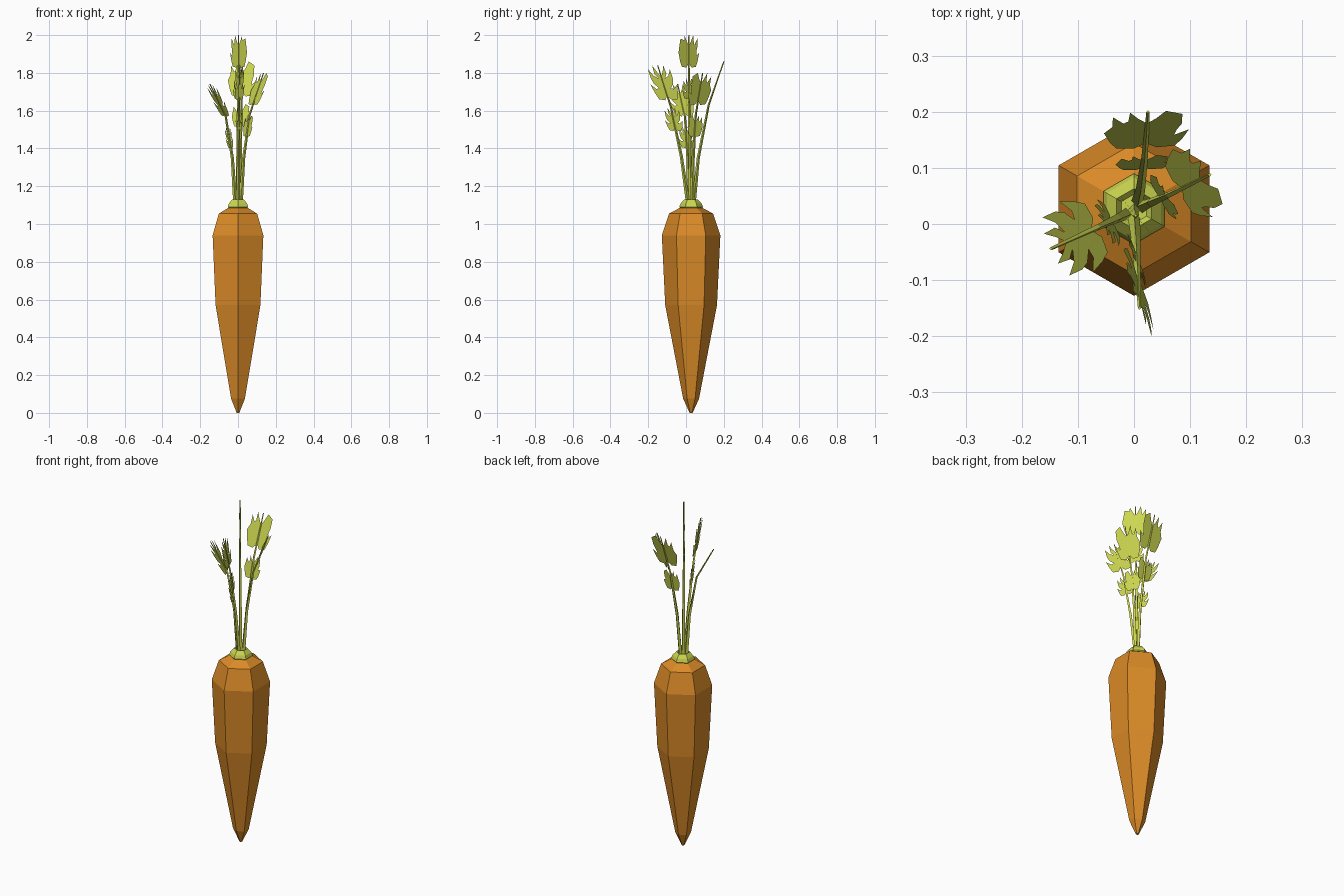
import bpy, bmesh, math
from mathutils import Vector

if "Cube" in bpy.data.objects:
    bpy.data.objects.remove(bpy.data.objects["Cube"])


def material(name, rgb):
    m = bpy.data.materials.new(name)
    m.diffuse_color = (*rgb, 1)
    m.use_nodes = True
    m.node_tree.nodes["Principled BSDF"].inputs["Base Color"].default_value = m.diffuse_color
    return m


ORANGE = material("carrot orange", (0.70, 0.255, 0.02))
GREEN = material("leaf green", (0.60, 0.67, 0.08))
CY = 0.027  # root axis sits slightly behind the origin


def finish(bm, name, mat, fix=True):
    if fix:
        bmesh.ops.recalc_face_normals(bm, faces=bm.faces)
    me = bpy.data.meshes.new(name)
    bm.to_mesh(me)
    bm.free()
    me.materials.append(mat)
    ob = bpy.data.objects.new(name, me)
    bpy.context.collection.objects.link(ob)
    return ob


def loft(bm, rings, sides):
    """Skin a list of (centre, radius) horizontal rings, capped at both ends."""
    loops = []
    for c, r in rings:
        loops.append([bm.verts.new(Vector(c) + Vector((
            r * math.cos(math.pi / 2 + math.tau * i / sides),
            r * math.sin(math.pi / 2 + math.tau * i / sides), 0))) for i in range(sides)])
    for a, b in zip(loops, loops[1:]):
        for i in range(sides):
            j = (i + 1) % sides
            bm.faces.new((a[i], a[j], b[j], b[i]))
    bm.faces.new(loops[0][::-1])
    bm.faces.new(loops[-1])


# Root and crown: six-sided lofts
ROOT = [(0.008, 0), (0.042, 0.075), (0.137, 0.57), (0.155, 0.94), (0.117, 1.055), (0.055, 1.088)]
CROWN = [(0.050, 1.075), (0.063, 1.09), (0.056, 1.108), (0.036, 1.13), (0.026, 1.115)]
for name, prof, mat in (("root", ROOT, ORANGE), ("crown", CROWN, GREEN)):
    bm = bmesh.new()
    loft(bm, [((0, CY, z), r) for r, z in prof], 6)
    finish(bm, name, mat)

# Half outline of a lobed leaf: (outward, height below stem tip)
LEAF = [(0, -0.16), (0.02, -0.185), (0.052, -0.18), (0.064, -0.15), (0.076, -0.10),
        (0.050, -0.125), (0.032, -0.122), (0.054, -0.098), (0.062, -0.07), (0.062, -0.02),
        (0.042, -0.055), (0.018, -0.07), (0.034, -0.045), (0.032, 0.0), (0.016, -0.035),
        (0, -0.06)]


def path_point(path, z):
    for a, b in zip(path, path[1:]):
        if z <= b.z or b is path[-1]:
            return a.lerp(b, (z - a.z) / (b.z - a.z))


def frond(name, path, side, scale=1.0):
    path = [Vector(p) for p in path]
    side = Vector((*side, 0)).normalized()
    # tapered stem
    bm = bmesh.new()
    n = len(path) - 1
    loft(bm, [(p, 0.011 - 0.008 * i / n) for i, p in enumerate(path)], 4)
    finish(bm, name + "_stem", GREEN)
    # two tiers of mirrored leaf blades following the stem
    bm = bmesh.new()
    for drop, s in ((0.0, 1.0), (0.225, 0.66)):
        for sign in (1, -1):
            vs = [bm.verts.new(path_point(path, path[-1].z - drop + v * s * scale)
                               + side * (sign * u * s * scale)) for u, v in LEAF]
            bm.faces.new(vs if sign > 0 else vs[::-1])
    bmesh.ops.triangulate(bm, faces=bm.faces)
    finish(bm, name + "_leaf", GREEN, False)


# Five fronds
frond("centre", [(0, 0.025, 1.1), (0.0, 0.02, 1.5), (0.003, 0.015, 1.75), (0.003, 0.015, 2.0)],
      (0.63, -0.77), 0.93)
frond("back", [(0.006, 0.04, 1.1), (0.012, 0.065, 1.35), (0.019, 0.12, 1.63), (0.025, 0.2, 1.86)],
      (1, 0.05))
frond("front", [(0.0, 0.012, 1.1), (0.003, -0.025, 1.36), (0.006, -0.08, 1.62), (0.01, -0.15, 1.84)],
      (0.35, -0.93))
frond("left", [(-0.014, 0.018, 1.1), (-0.03, 0.01, 1.35), (-0.065, -0.006, 1.57), (-0.148, -0.044, 1.74)],
      (0.42, -0.9), 0.92)
frond("right", [(0.014, 0.03, 1.1), (0.03, 0.038, 1.35), (0.062, 0.052, 1.58), (0.135, 0.088, 1.80)],
      (0.5, -0.85), 0.92)
